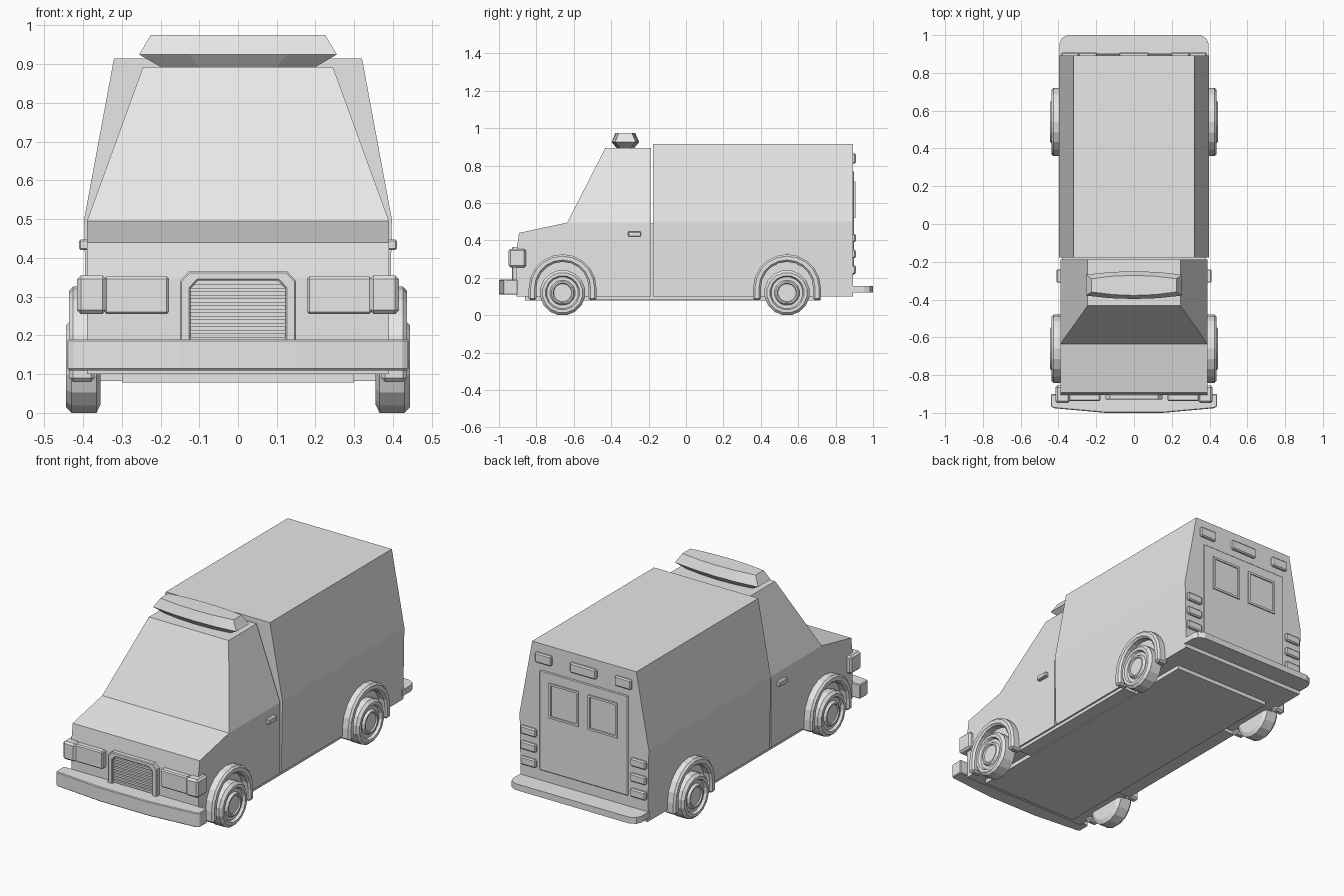
import bpy, math

default = bpy.data.objects.get("Cube")
if default:
    bpy.data.objects.remove(default, do_unlink=True)

grey = bpy.data.materials.new("plain grey")
grey.use_nodes = True
grey.diffuse_color = (0.8, 0.8, 0.8, 1)
grey.node_tree.nodes["Principled BSDF"].inputs["Base Color"].default_value = (0.8, 0.8, 0.8, 1)


def loft(name, rings, bevel=0):
    """Skin equal-sized rings of points and cap both ends."""
    n = len(rings[0])
    verts = [p for ring in rings for p in ring]
    faces = [tuple(range(n))[::-1], tuple(range(len(verts) - n, len(verts)))]
    for k in range(len(rings) - 1):
        for i in range(n):
            j = (i + 1) % n
            faces.append((k * n + i, k * n + j, k * n + n + j, k * n + n + i))
    mesh = bpy.data.meshes.new(name)
    mesh.from_pydata(verts, [], faces)
    obj = bpy.data.objects.new(name, mesh)
    bpy.context.collection.objects.link(obj)
    mesh.materials.append(grey)
    # make the normals face outwards
    import bmesh
    bm = bmesh.new()
    bm.from_mesh(mesh)
    bmesh.ops.recalc_face_normals(bm, faces=bm.faces)
    bm.to_mesh(mesh)
    bm.free()
    if bevel:
        mod = obj.modifiers.new("edge", "BEVEL")
        mod.width = bevel
        mod.segments = 1
        mod.limit_method = "ANGLE"
        mod.angle_limit = math.radians(50)
    return obj


def prism(name, points, axis, a, b, bevel=0):
    """Extrude a flat outline along an axis from a to b."""
    def place(p, t):
        return {"x": (t, p[0], p[1]), "y": (p[0], t, p[1]), "z": (p[0], p[1], t)}[axis]
    return loft(name, [[place(p, t) for p in points] for t in (a, b)], bevel)


def box(name, x, y, z, bevel=0):
    return prism(name, [(x[0], z[0]), (x[1], z[0]), (x[1], z[1]), (x[0], z[1])], "y", y[0], y[1], bevel)


def mirrored(points):
    """Complete a right-hand half outline across x = 0."""
    return points + [(-x, v) for x, v in reversed(points)]


# Rear body, with the upper walls leaning in
prism("rear_body", mirrored([(0.39, 0.1), (0.397, 0.5), (0.32, 0.915)]), "y", -0.177, 0.893)
box("seam_core", (-0.38, 0.38), (-0.25, -0.1), (0.1, 0.49))

# Cab: lower shell with bonnet, and the tapered upper part
prism("cab_lower", [(-0.905, 0.1), (-0.905, 0.35), (-0.893, 0.44), (-0.635, 0.495),
                    (-0.187, 0.495), (-0.187, 0.1)], "x", -0.39, 0.39)
loft("cab_upper", [
    [(-0.39, -0.635, 0.495), (0.39, -0.635, 0.495), (0.39, -0.187, 0.495), (-0.39, -0.187, 0.495)],
    [(-0.245, -0.432, 0.893), (0.245, -0.432, 0.893), (0.245, -0.187, 0.893), (-0.245, -0.187, 0.893)]])

# Underside
box("floor_pan", (-0.3, 0.3), (-0.86, 0.72), (0.078, 0.11))
box("sill", (-0.38, 0.38), (-0.49, 0.37), (0.082, 0.11))

# Roof light bar, slightly bowed in plan
bar = []
for z, half, front, back in ((0.89, 0.195, -0.368, -0.28), (0.925, 0.255, -0.397, -0.25),
                             (0.975, 0.225, -0.378, -0.272)):
    steps = (-1, -0.5, 0, 0.5, 1)
    bar.append([(half * s, front + 0.018 * s * s, z) for s in steps]
               + [(half * s, back - 0.018 * s * s, z) for s in reversed(steps)])
loft("light_bar", bar)

# Bumpers
prism("front_bumper", mirrored([(0.44, -0.9), (0.44, -0.965), (0.425, -0.975), (0.15, -1.0)]),
      "z", 0.11, 0.19, 0.004)
prism("rear_bumper", mirrored([(0.395, 0.88), (0.395, 0.955), (0.383, 0.983), (0.35, 1.0)]),
      "z", 0.122, 0.157)

# Grille frame and slats
outer = [(0.15, 0.18), (0.15, 0.34), (0.127, 0.365)]
inner = [(0.122, 0.18), (0.122, 0.322), (0.103, 0.342)]
prism("grille_frame", mirrored(outer) + mirrored(inner)[::-1], "y", -0.93, -0.9, 0.004)
for i in range(8):
    z = 0.195 + i * 0.018
    box(f"grille_slat_{i + 1}", (-0.122, 0.122), (-0.92, -0.9), (z, z + 0.011))


def wheel(name, s, y):
    """Turn the tyre, rim and hub as one lathed part."""
    profile = [(0.355, 0.1), (0.365, 0.122), (0.43, 0.122), (0.444, 0.108), (0.444, 0.092),
               (0.43, 0.085), (0.43, 0.068), (0.443, 0.06), (0.443, 0.052), (0.436, 0.048)]
    n = 16
    angles = [math.tau * (i + 0.5) / n for i in range(n)]
    loft(name, [[(s * x, y + r * math.cos(a), 0.12 + r * math.sin(a)) for a in angles]
                for x, r in profile])


def wheel_arch(name, s, y):
    """Half-round flare with short straight legs."""
    def arc(r):
        mid = [(y + r * math.cos(math.pi * i / 10), 0.145 + r * math.sin(math.pi * i / 10))
               for i in range(11)]
        return [(y + r, 0.08)] + mid + [(y - r, 0.08)]
    prism(name, arc(0.181) + arc(0.14)[::-1], "x", s * 0.37, s * 0.436, 0.01)


# Paired parts
for s, side in ((1, "left"), (-1, "right")):
    def pair(name, x, y, z, bevel=0.006):
        box(f"{side}_{name}", (s * x[0], s * x[1]), y, z, bevel)

    for y, end in ((-0.66, "front"), (0.54, "rear")):
        wheel(f"{side}_{end}_wheel", s, y)
        wheel_arch(f"{side}_{end}_arch", s, y)
    pair("headlight", (0.178, 0.345), (-0.937, -0.89), (0.255, 0.352))
    pair("corner_light", (0.34, 0.415), (-0.948, -0.855), (0.255, 0.355), 0.01)
    pair("door_handle", (0.38, 0.41), (-0.31, -0.24), (0.42, 0.447), 0.004)
    pair("upper_marker", (0.195, 0.295), (0.88, 0.908), (0.81, 0.865))
    for i, z in enumerate((0.22, 0.305, 0.39)):
        pair(f"tail_light_{i + 1}", (0.29, 0.385), (0.88, 0.908), (z, z + 0.045))
    # Rear window: raised surround around a flush pane
    x0, x1, z0, z1, w = 0.03, 0.21, 0.52, 0.715, 0.012
    for part, xs, zs in (("bottom", (x0, x1), (z0, z0 + w)), ("top", (x0, x1), (z1 - w, z1)),
                         ("inner", (x0, x0 + w), (z0, z1)), ("outer", (x1 - w, x1), (z0, z1))):
        pair(f"rear_window_{part}", xs, (0.885, 0.905), zs, 0)

# Rear door panel and centre marker
box("rear_door", (-0.272, 0.272), (0.88, 0.899), (0.215, 0.77), 0.004)
box("centre_marker", (-0.08, 0.08), (0.88, 0.908), (0.81, 0.865), 0.006)
